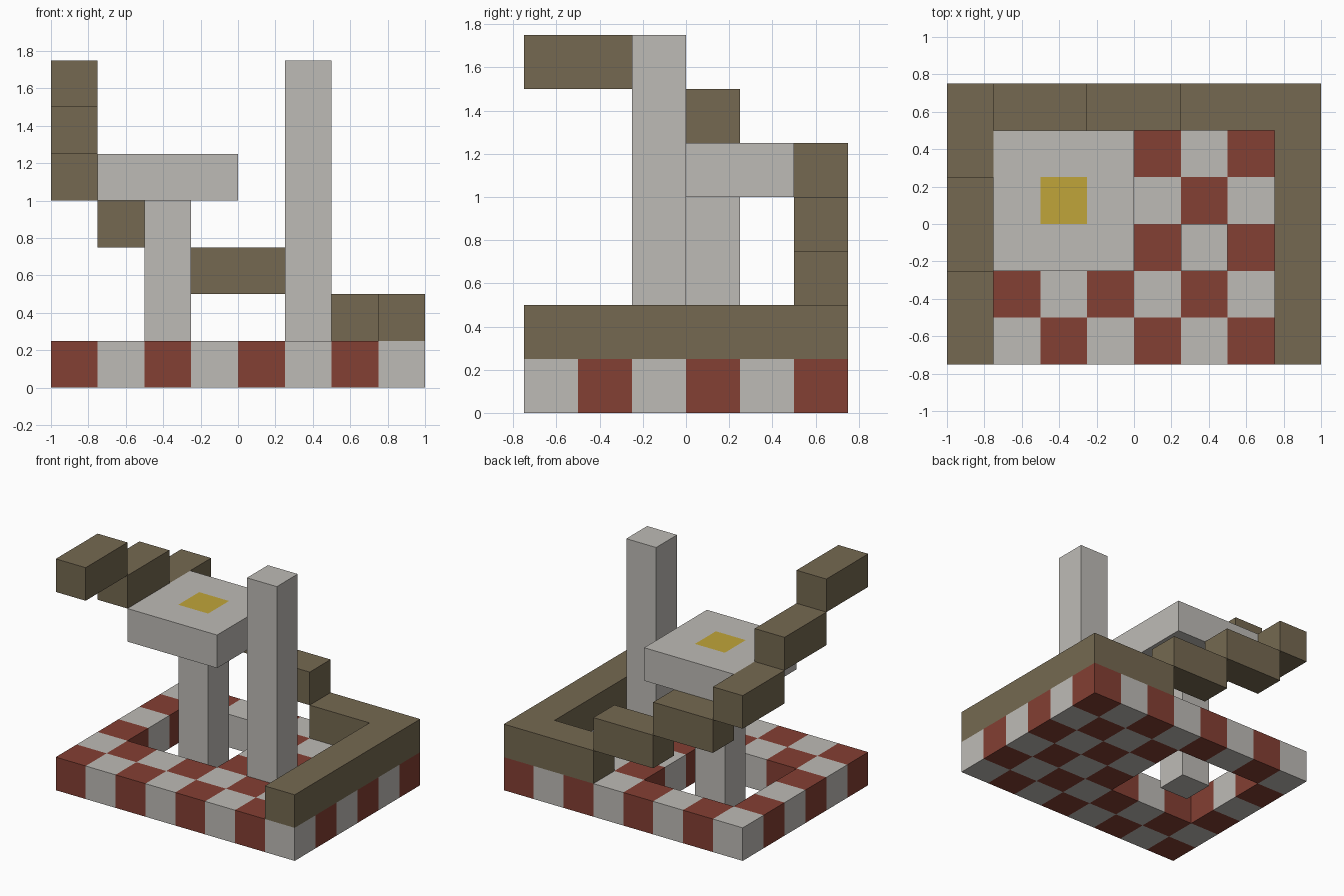
import bpy
import bmesh

U = 0.25  # edge length of one block

if "Cube" in bpy.data.objects:
    bpy.data.objects.remove(bpy.data.objects["Cube"], do_unlink=True)


def material(name, r, g, b):
    mat = bpy.data.materials.new(name)
    mat.use_nodes = True
    mat.diffuse_color = (r, g, b, 1)
    mat.node_tree.nodes["Principled BSDF"].inputs["Base Color"].default_value = (r, g, b, 1)
    return mat


stone = material("pale_stone", 0.515, 0.497, 0.468)
red = material("brick_red", 0.231, 0.05, 0.033)
brown = material("earth_brown", 0.178, 0.141, 0.082)
gold = material("gold", 0.527, 0.376, 0.041)


def finish(name, bm, mats):
    mesh = bpy.data.meshes.new(name)
    bm.normal_update()
    bm.to_mesh(mesh)
    bm.free()
    for mat in mats:
        mesh.materials.append(mat)
    obj = bpy.data.objects.new(name, mesh)
    bpy.context.collection.objects.link(obj)
    return obj


def prism(name, outline, bottom, top, mat):
    """Extrude an outline, given in block units, straight up."""
    bm = bmesh.new()
    base = bm.faces.new([bm.verts.new((x * U, y * U, bottom * U)) for x, y in outline])
    new = bmesh.ops.extrude_face_region(bm, geom=[base], use_keep_orig=True)["geom"]
    verts = [v for v in new if isinstance(v, bmesh.types.BMVert)]
    bmesh.ops.translate(bm, verts=verts, vec=(0, 0, (top - bottom) * U))
    bmesh.ops.recalc_face_normals(bm, faces=bm.faces)
    return finish(name, bm, [mat])


def box(name, x0, x1, y0, y1, bottom, top, mat):
    return prism(name, [(x0, y0), (x1, y0), (x1, y1), (x0, y1)], bottom, top, mat)


def tiled_slab(name, x0, y0, nx, ny, top, mats, rule):
    """One-block-thick slab of tiles; rule gives a material slot, or None for a hole."""
    bm = bmesh.new()
    for i in range(nx):
        for j in range(ny):
            slot = rule(i, j)
            if slot is None:
                continue
            corners = [(i, j), (i + 1, j), (i + 1, j + 1), (i, j + 1)]
            face = bm.faces.new([bm.verts.new(((x0 + a) * U, (y0 + b) * U, top * U))
                                 for a, b in corners])
            face.material_index = slot
    bmesh.ops.remove_doubles(bm, verts=bm.verts, dist=0.001)
    obj = finish(name, bm, mats)
    solid = obj.modifiers.new("Thickness", "SOLIDIFY")
    solid.thickness = U
    solid.offset = -1
    return obj


# Chequered floor with a square opening around the short pillar
tiled_slab("chequered_floor", -4, -3, 8, 6, 1, [stone, red],
           lambda i, j: None if 1 <= i <= 3 and 2 <= j <= 4 else (i + j + 1) % 2)

# Short pillar carrying the platform with its gold centre tile
box("platform_pillar", -2, -1, 0, 1, 0, 4, stone)
tiled_slab("platform", -3, -1, 3, 3, 5, [stone, gold],
           lambda i, j: 1 if i == j == 1 else 0)

# Free-standing tall pillar
box("tall_pillar", 1, 2, -1, 0, 1, 7, stone)

# L-shaped low wall where the climb starts
prism("low_wall", [(3, -3), (4, -3), (4, 3), (1, 3), (1, 2), (3, 2)], 1, 2, brown)

# Floating steps rising along the back, then forward along one side
for n in range(2):
    box(f"back_step_{n + 1}", -1 - 2 * n, 1 - 2 * n, 2, 3, 2 + n, 3 + n, brown)
for n in range(3):
    box(f"side_step_{n + 1}", -4, -3, 1 - 2 * n, 3 - 2 * n, 4 + n, 5 + n, brown)
